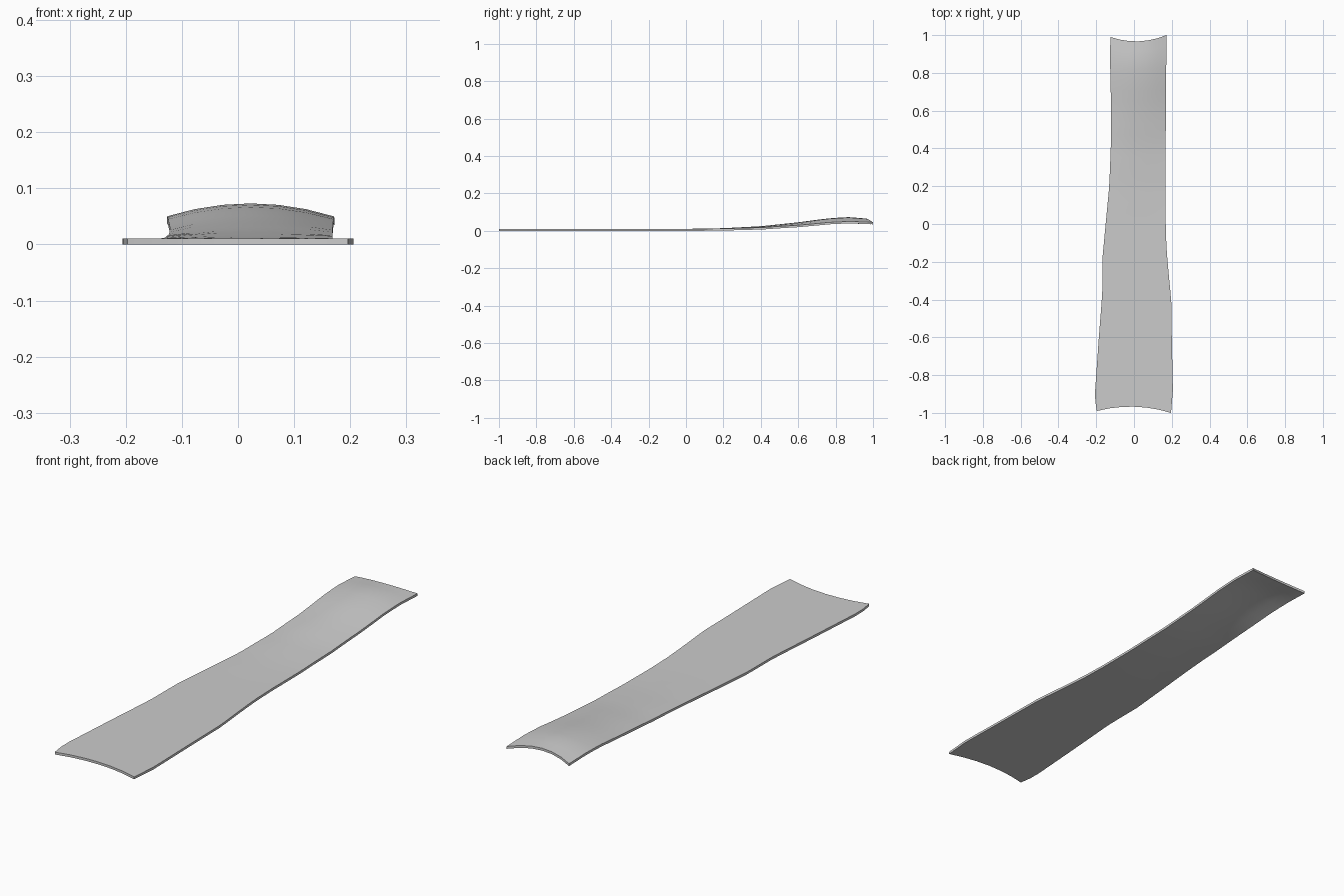
import bpy, bmesh, math

if "Cube" in bpy.data.objects:
    bpy.data.objects.remove(bpy.data.objects["Cube"])

# Profiles along the length: (y, value)
LEFT = [(-1, -.197), (-.92, -.208), (-.8, -.2), (-.6, -.186), (-.37, -.168), (-.18, -.167),
        (0, -.15), (.2, -.131), (.4, -.123), (.6, -.121), (.88, -.127), (1, -.125)]
RIGHT = [(-1, .196), (-.88, .206), (-.6, .2), (-.4, .197), (-.27, .184), (-.13, .172),
         (0, .168), (.5, .168), (1, .172)]
CREST = [(-1, .011), (0, .011), (.2, .0145), (.4, .025), (.6, .046), (.75, .066), (.87, .0745), (1, .066)]
SAG = [(-1, 0), (0, 0), (.3, .004), (.5, .011), (.7, .02), (.87, .0235), (1, .02)]
THICK = .0105
ROWS, COLS = 34, 6


def sample(table, y):
    for (y0, a), (y1, b) in zip(table, table[1:]):
        if y <= y1:
            return a + (b - a) * (y - y0) / (y1 - y0)
    return table[-1][1]


def point(i, j):
    v, u = -1 + 2 * i / ROWS, j / COLS
    s = 2 * u - 1
    left, right = sample(LEFT, v), sample(RIGHT, v)
    # concave, slightly slanted ends
    pull = max(0, (abs(v) - .8) / .2)
    dip = .028 * (1 - s * s) + .005 * (1 - s)
    y = v - math.copysign(pull * dip, v)
    z = sample(CREST, v) - sample(SAG, v) * s * s
    return left + (right - left) * u, y, z


# Cloth strip: top and bottom sheets joined around the rim
bm = bmesh.new()
top = [[bm.verts.new(point(i, j)) for j in range(COLS + 1)] for i in range(ROWS + 1)]
low = [[bm.verts.new((v.co.x, v.co.y, v.co.z - THICK)) for v in row] for row in top]
for i in range(ROWS):
    for j in range(COLS):
        for g in (top, low):
            bm.faces.new((g[i][j], g[i][j + 1], g[i + 1][j + 1], g[i + 1][j]))
    for j in (0, COLS):
        bm.faces.new((top[i][j], top[i + 1][j], low[i + 1][j], low[i][j]))
for j in range(COLS):
    for i in (0, ROWS):
        bm.faces.new((top[i][j], top[i][j + 1], low[i][j + 1], low[i][j]))
bmesh.ops.recalc_face_normals(bm, faces=bm.faces)
zmin = min(v.co.z for v in bm.verts)
bmesh.ops.translate(bm, verts=bm.verts, vec=(0, 0, -zmin))
mesh = bpy.data.meshes.new("cloth_strip")
bm.to_mesh(mesh)
bm.free()
strip = bpy.data.objects.new("cloth_strip", mesh)
bpy.context.collection.objects.link(strip)
bpy.context.view_layer.objects.active = strip
strip.select_set(True)
bpy.ops.object.shade_smooth_by_angle(angle=math.radians(30))
